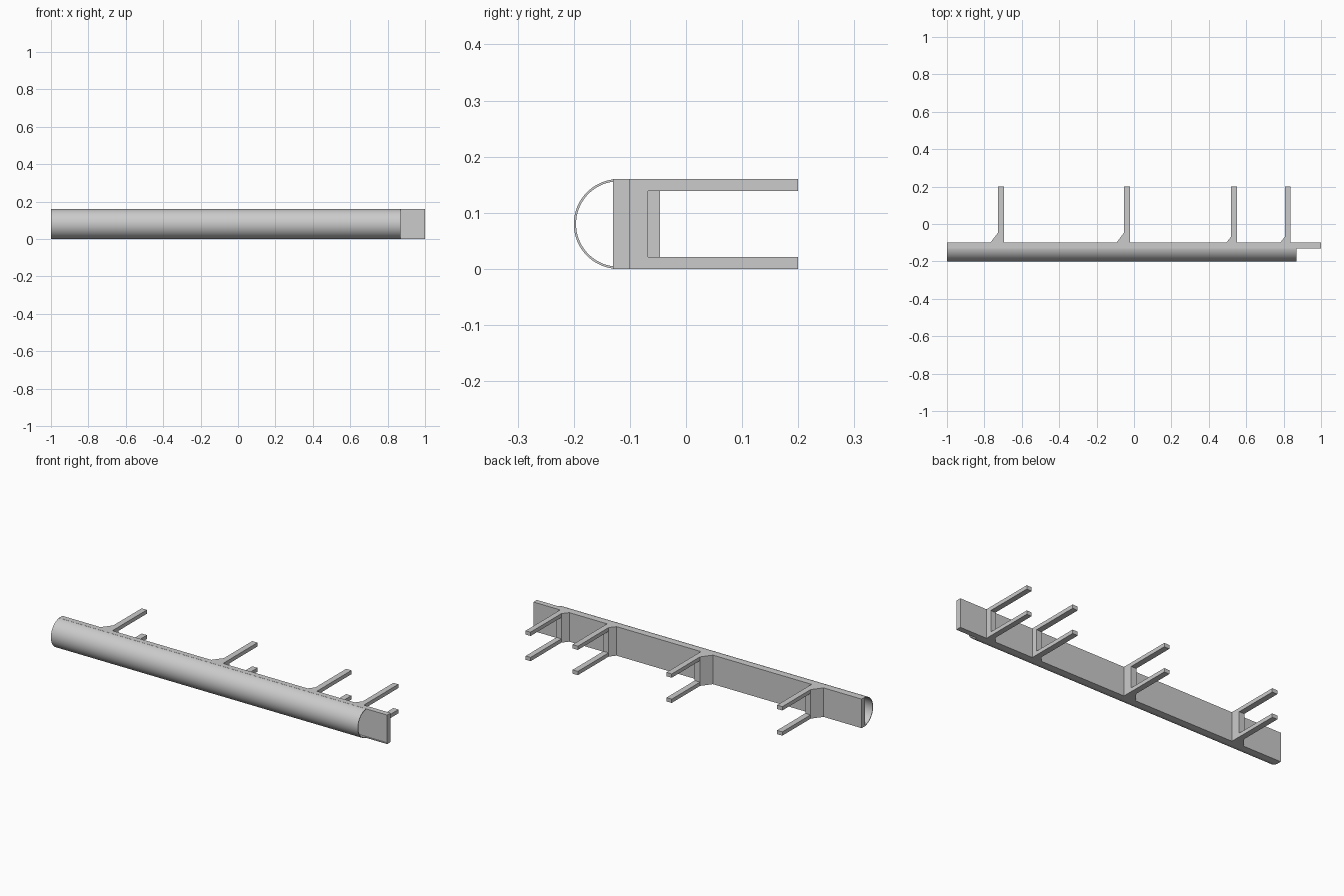
import bpy, bmesh, math
from mathutils import Vector

if "Cube" in bpy.data.objects:
    bpy.data.objects.remove(bpy.data.objects["Cube"])

H = 0.16  # overall height


def prism(bm, pts, offset):
    """Extrude a closed planar profile along an offset vector."""
    base = [bm.verts.new(p) for p in pts]
    top = [bm.verts.new(Vector(p) + Vector(offset)) for p in pts]
    n = len(pts)
    bm.faces.new(base)
    bm.faces.new(top[::-1])
    for i in range(n):
        j = (i + 1) % n
        bm.faces.new((base[i], top[i], top[j], base[j]))


def finish(bm, name):
    bmesh.ops.recalc_face_normals(bm, faces=bm.faces)
    me = bpy.data.meshes.new(name)
    bm.to_mesh(me)
    bm.free()
    ob = bpy.data.objects.new(name, me)
    bpy.context.collection.objects.link(ob)
    return ob


# Flat back plate with a shallow rimmed recess on its front face
bm = bmesh.new()
prism(bm, [(-1, -0.13, 0), (-1, -0.10, 0), (-1, -0.10, H), (-1, -0.13, H)], (2, 0, 0))
bmesh.ops.recalc_face_normals(bm, faces=bm.faces)
front = [f for f in bm.faces if f.normal.y < -0.9]
bmesh.ops.inset_region(bm, faces=front, thickness=0.007)
bmesh.ops.extrude_face_region  # recess walls come from the extruded inset face
ext = bmesh.ops.extrude_discrete_faces(bm, faces=front)
for f in ext["faces"]:
    bmesh.ops.translate(bm, verts=f.verts[:], vec=(0, 0.005, 0))
finish(bm, "back_plate")

# Thin half-round cover, open at both ends
R, T, CY, SEG = 0.08, 0.004, -0.12, 48


def arc(r):
    a = math.acos(0.01 / r)
    return [(-1, CY - r * math.cos(t), H / 2 + r * math.sin(t))
            for t in (-a + 2 * a * i / SEG for i in range(SEG + 1))]


bm = bmesh.new()
prism(bm, arc(R) + arc(R - T)[::-1], (1.87, 0, 0))
cover = finish(bm, "round_cover")
bpy.context.view_layer.objects.active = cover
cover.select_set(True)
bpy.ops.object.shade_smooth_by_angle(angle=math.radians(30))
cover.select_set(False)

# Forked brackets with a corner gusset: left x, width, web end y, gusset width
brackets = [(-0.727, 0.032, -0.046, 0.041), (-0.053, 0.032, -0.046, 0.041),
            (0.519, 0.032, -0.068, 0.026), (0.807, 0.030, -0.068, 0.026)]
ARM, Y0, Y1 = 0.021, -0.10, 0.20
for i, (x, w, yw, g) in enumerate(brackets, 1):
    bm = bmesh.new()
    fork = [(Y0, 0), (Y1, 0), (Y1, ARM), (yw, ARM),
            (yw, H - ARM), (Y1, H - ARM), (Y1, H), (Y0, H)]
    prism(bm, [(x, y, z) for y, z in fork], (w, 0, 0))
    finish(bm, f"fork_bracket_{i}")
    bm = bmesh.new()
    prism(bm, [(x - g, Y0, 0), (x, Y0, 0), (x, yw, 0)], (0, 0, H))
    finish(bm, f"gusset_{i}")
